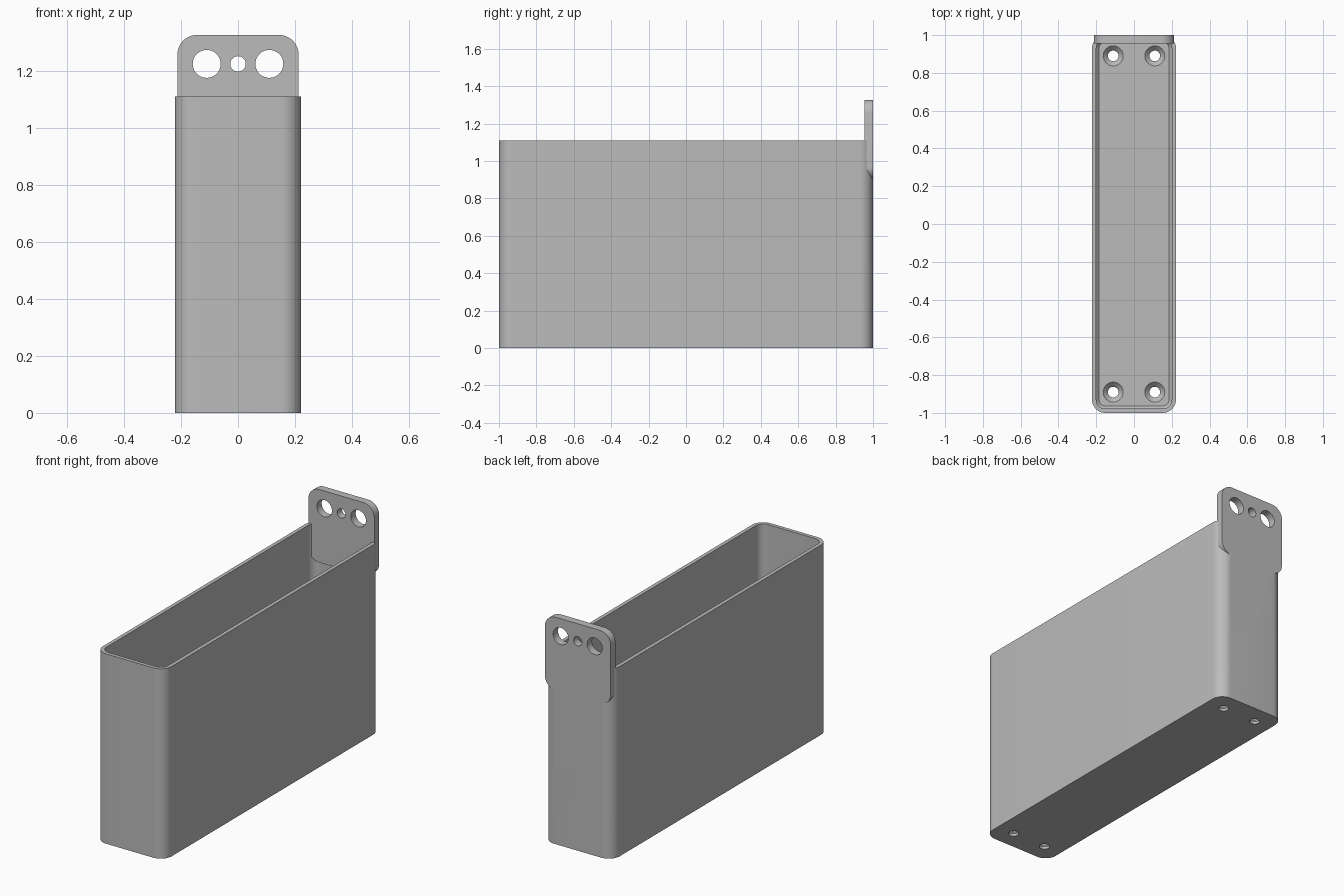
import bpy, bmesh, math
from mathutils import Matrix

if "Cube" in bpy.data.objects:
    bpy.data.objects.remove(bpy.data.objects["Cube"], do_unlink=True)

grey = bpy.data.materials.new("plain grey plastic")
grey.use_nodes = True
colour = (0.5, 0.5, 0.5, 1)
grey.diffuse_color = colour
grey.node_tree.nodes["Principled BSDF"].inputs["Base Color"].default_value = colour


def rounded_outline(half_w, half_l, radius, steps=10):
    """Counter-clockwise rectangle outline with rounded corners."""
    points = []
    for corner, (sx, sy) in enumerate([(1, 1), (-1, 1), (-1, -1), (1, -1)]):
        for i in range(steps + 1):
            a = math.pi / 2 * (corner + i / steps)
            points.append((sx * (half_w - radius) + radius * math.cos(a),
                           sy * (half_l - radius) + radius * math.sin(a)))
    return points


def circle(radius, sides=40):
    return [(radius * math.cos(2 * math.pi * i / sides),
             radius * math.sin(2 * math.pi * i / sides)) for i in range(sides)]


def loft(name, levels, matrix=Matrix()):
    """Capped solid through a stack of (outline, height) rings."""
    bm = bmesh.new()
    rings = [[bm.verts.new((x, y, z)) for x, y in pts] for pts, z in levels]
    for a, b in zip(rings, rings[1:]):
        for i in range(len(a)):
            j = (i + 1) % len(a)
            bm.faces.new((a[i], a[j], b[j], b[i]))
    bm.faces.new(rings[0][::-1])
    bm.faces.new(rings[-1])
    bmesh.ops.recalc_face_normals(bm, faces=bm.faces)
    bm.transform(matrix)
    mesh = bpy.data.meshes.new(name)
    bm.to_mesh(mesh)
    bm.free()
    mesh.materials.append(grey)
    obj = bpy.data.objects.new(name, mesh)
    bpy.context.collection.objects.link(obj)
    return obj


def combine(target, tool, operation):
    mod = target.modifiers.new("combine", 'BOOLEAN')
    mod.operation, mod.object, mod.solver = operation, tool, 'EXACT'
    bpy.context.view_layer.objects.active = target
    bpy.ops.object.modifier_apply(modifier=mod.name)
    bpy.data.objects.remove(tool, do_unlink=True)


# Open box: outer skin up to the rim, then down inside to the floor
HALF_W, HEIGHT, WALL, FLOOR, R = 0.222, 1.11, 0.022, 0.045, 0.07
outer = rounded_outline(HALF_W, 1, R)
inner = rounded_outline(HALF_W - WALL, 1 - WALL, R - WALL)
floor = rounded_outline(HALF_W - WALL - 0.015, 1 - WALL - 0.015, R - WALL - 0.015)
box = loft("storage_box", [(outer, 0), (outer, HEIGHT), (inner, HEIGHT),
                           (inner, FLOOR + 0.015), (floor, FLOOR)])

# Hanging plate across the top of the back wall
PLATE_TOP, PLATE_BOTTOM = 1.327, 0.9
upright = Matrix.Rotation(math.pi / 2, 4, 'X')
middle = (PLATE_TOP + PLATE_BOTTOM) / 2
plate_outline = rounded_outline(0.213, (PLATE_TOP - PLATE_BOTTOM) / 2, R)
plate = loft("hanging_plate", [(plate_outline, 0), (plate_outline, 0.045)],
             Matrix.Translation((0, 1, middle)) @ upright)
combine(box, plate, 'UNION')

# Two large and one small hole through the plate
for x, radius in ((-0.11, 0.049), (0, 0.027), (0.11, 0.049)):
    drill = loft("plate_drill", [(circle(radius), -0.1), (circle(radius), 0.1)],
                 Matrix.Translation((x, 1, 1.225)) @ upright)
    combine(box, drill, 'DIFFERENCE')

# Countersunk screw holes in the floor corners
for x in (-0.11, 0.11):
    for y in (-0.89, 0.89):
        drill = loft("floor_drill",
                     [(circle(0.028), -0.05), (circle(0.028), FLOOR - 0.03),
                      (circle(0.053), FLOOR - 0.005), (circle(0.053), FLOOR + 0.03)],
                     Matrix.Translation((x, y, 0)))
        combine(box, drill, 'DIFFERENCE')

# Smooth the rounded corners, keep the edges crisp
bpy.ops.object.select_all(action='DESELECT')
box.select_set(True)
bpy.context.view_layer.objects.active = box
bpy.ops.object.shade_smooth_by_angle(angle=math.radians(30))
